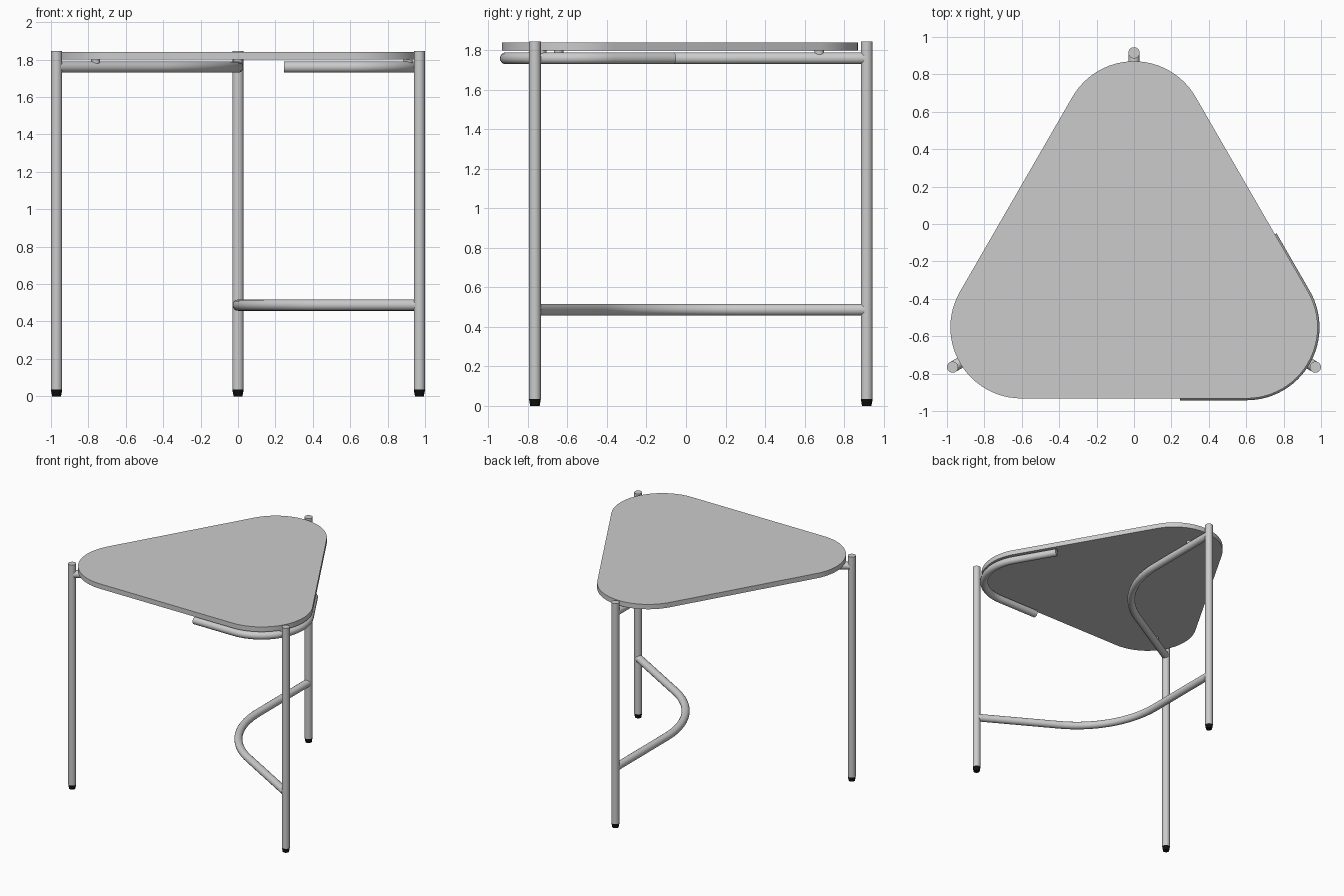
import bpy, bmesh
from math import sin, cos, radians, tan, pi
from mathutils import Vector

if "Cube" in bpy.data.objects:
    bpy.data.objects.remove(bpy.data.objects["Cube"])

CY = -0.205            # y of the table's centre axis
TUBE = 0.03            # tube radius
LEG_R = 1.12           # axis to leg
BACK, LEFT, RIGHT = 90, 210, 330


def polar(deg, r, z=0.0, c=(0, CY)):
    return Vector((c[0] + r * cos(radians(deg)), c[1] + r * sin(radians(deg)), z))


def arc(c, r, a0, a1, z=0.0, n=24):
    return [polar(a0 + (a1 - a0) * i / n, r, z, c) for i in range(n + 1)]


def smooth(obj):
    bpy.ops.object.select_all(action='DESELECT')
    obj.select_set(True)
    bpy.context.view_layer.objects.active = obj
    bpy.ops.object.shade_smooth_by_angle(angle=radians(35))


def cylinder(name, loc, z0, z1, r0, r1, mat=None):
    bm = bmesh.new()
    bmesh.ops.create_cone(bm, cap_ends=True, segments=32, radius1=r0, radius2=r1, depth=z1 - z0)
    mesh = bpy.data.meshes.new(name)
    bm.to_mesh(mesh)
    bm.free()
    obj = bpy.data.objects.new(name, mesh)
    obj.location = (loc.x, loc.y, (z0 + z1) / 2)
    bpy.context.collection.objects.link(obj)
    if mat:
        mesh.materials.append(mat)
    smooth(obj)
    return obj


def tube(name, pts):
    cu = bpy.data.curves.new(name, 'CURVE')
    cu.dimensions = '3D'
    cu.bevel_depth = TUBE
    cu.bevel_resolution = 6
    cu.use_fill_caps = True
    sp = cu.splines.new('POLY')
    sp.points.add(len(pts) - 1)
    for p, v in zip(sp.points, pts):
        p.co = (*v, 1)
    obj = bpy.data.objects.new(name, cu)
    bpy.context.collection.objects.link(obj)
    bpy.ops.object.select_all(action='DESELECT')
    obj.select_set(True)
    bpy.context.view_layer.objects.active = obj
    bpy.ops.object.convert(target='MESH')
    obj = bpy.context.object
    obj.name = name
    smooth(obj)


# Rounded triangular tabletop
CORNER_R, CORNER_D = 0.38, 0.695
outline = []
for a in (RIGHT, BACK, LEFT):
    outline += arc(polar(a, CORNER_D), CORNER_R, a - 60, a + 60, 1.80)
bm = bmesh.new()
face = bm.faces.new([bm.verts.new(p) for p in outline])
ext = bmesh.ops.extrude_face_region(bm, geom=[face])
bmesh.ops.translate(bm, vec=(0, 0, 0.04), verts=[v for v in ext['geom'] if isinstance(v, bmesh.types.BMVert)])
bmesh.ops.recalc_face_normals(bm, faces=bm.faces)
mesh = bpy.data.meshes.new("tabletop")
bm.to_mesh(mesh)
bm.free()
top = bpy.data.objects.new("tabletop", mesh)
bpy.context.collection.objects.link(top)
smooth(top)

# Legs with black tapered feet
black = bpy.data.materials.new("black_rubber")
black.diffuse_color = (0.005, 0.005, 0.005, 1)
black.use_nodes = True
black.node_tree.nodes["Principled BSDF"].inputs["Base Color"].default_value = black.diffuse_color
for label, a in (("back", BACK), ("left", LEFT), ("right", RIGHT)):
    p = polar(a, LEG_R)
    cylinder(label + "_leg", p, 0.035, 1.845, TUBE, TUBE)
    cylinder(label + "_foot", p, 0.0, 0.035, 0.024, TUBE, black)


# Bent rails running from leg to leg by way of the centre
def bent_rail(name, a0, a1, z, r=0.8):
    mid = (a0 + a1) / 2
    c = polar(mid, r / cos(radians(30)))
    bend = arc(c, r, mid + 180 - 30 * (1 if a1 > a0 else -1) * -1,
               mid + 180 - 30 * (1 if a1 > a0 else -1), z)
    tube(name, [polar(a0, LEG_R - 0.01, z)] + bend + [polar(a1, LEG_R - 0.01, z)])


RAIL_Z = 1.76
bent_rail("lower_rail", -30, 90, 0.487)
bent_rail("upper_rail", BACK, LEFT, RAIL_Z)

# Open-ended rail hugging the right corner
corner = polar(RIGHT, CORNER_D)
bend = arc(corner, 0.36, 270, 390, RAIL_Z, 32)
start = bend[0] + Vector((-0.355, 0, 0))
end = bend[-1] + 0.355 * Vector((cos(radians(120)), sin(radians(120)), 0))
tube("corner_rail", [start] + bend + [end])

# Small pads between rails and tabletop
for label, a, r in (("back", BACK, 0.88), ("left", LEFT, 0.88), ("right", RIGHT, 1.05)):
    cylinder(label + "_pad", polar(a, r), 1.78, 1.80, 0.024, 0.024)
